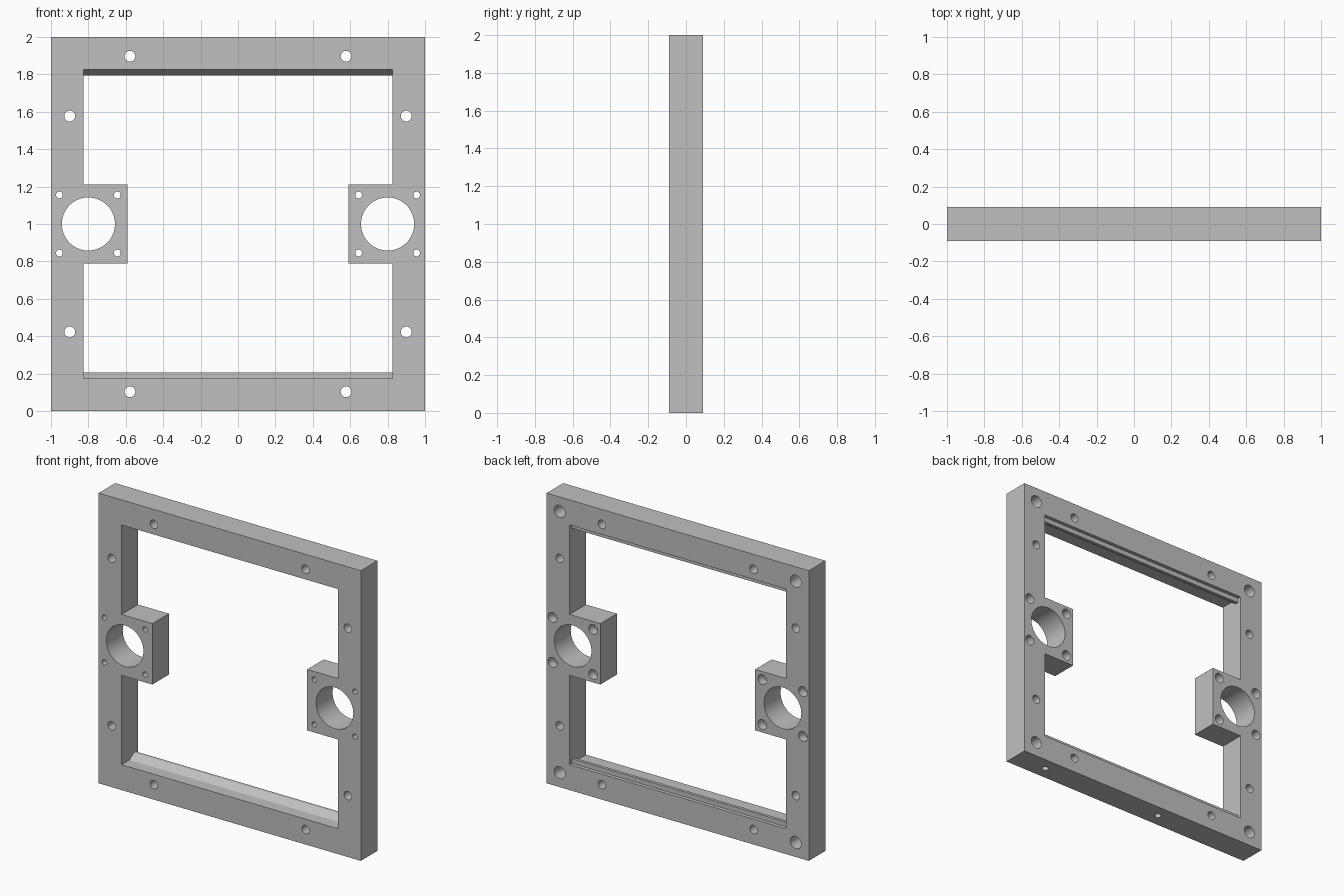
import bpy, bmesh, math
from mathutils import Matrix, Vector

default = bpy.data.objects.get("Cube")
if default:
    bpy.data.objects.remove(default, do_unlink=True)

HALF = 0.09      # half thickness
OPEN = 0.825     # half width of the opening

grey = bpy.data.materials.new("plain grey")
grey.use_nodes = True
COLOUR = (0.53, 0.53, 0.53, 1)
grey.diffuse_color = COLOUR
grey.node_tree.nodes["Principled BSDF"].inputs["Base Color"].default_value = COLOUR


def finish(name, bm):
    bmesh.ops.recalc_face_normals(bm, faces=bm.faces)
    mesh = bpy.data.meshes.new(name)
    bm.to_mesh(mesh)
    bm.free()
    mesh.materials.append(grey)
    ob = bpy.data.objects.new(name, mesh)
    bpy.context.collection.objects.link(ob)
    return ob


def prism(name, points, along):
    """Extrude a closed outline of 3D points along a vector."""
    bm = bmesh.new()
    face = bm.faces.new([bm.verts.new(p) for p in points])
    moved = bmesh.ops.extrude_face_region(bm, geom=[face])["geom"]
    bmesh.ops.translate(bm, vec=Vector(along),
                        verts=[v for v in moved if isinstance(v, bmesh.types.BMVert)])
    return finish(name, bm)


def drill(bm, x, z, radius, y0, y1, sides=32):
    """Add a cylinder running from y0 to y1."""
    place = Matrix.Translation((x, (y0 + y1) / 2, z)) @ Matrix.Rotation(math.pi / 2, 4, 'X')
    bmesh.ops.create_cone(bm, cap_ends=True, segments=sides, radius1=radius,
                          radius2=radius, depth=y1 - y0, matrix=place)


def cut(target, cutter):
    cutter.hide_render = True
    mod = target.modifiers.new("cut", 'BOOLEAN')
    mod.operation = 'DIFFERENCE'
    mod.solver = 'EXACT'
    mod.object = cutter
    bpy.context.view_layer.objects.active = target
    bpy.ops.object.modifier_apply(modifier=mod.name)
    bpy.data.objects.remove(cutter, do_unlink=True)


# Square slab
frame = prism("frame", [(x, -HALF, z) for x, z in ((-1, 0), (1, 0), (1, 2), (-1, 2))],
              (0, 2 * HALF, 0))

# Opening, leaving a square motor block on each side
right = [(OPEN, 0.175), (OPEN, 0.79), (0.59, 0.79), (0.59, 1.21), (OPEN, 1.21), (OPEN, 1.827)]
outline = right + [(-x, z) for x, z in reversed(right)]
cut(frame, prism("opening_cutter", [(x, -0.2, z) for x, z in outline], (0, 0.4, 0)))

# Through holes: shaft bores, block screws and frame screws
bm = bmesh.new()
for s in (-1, 1):
    drill(bm, s * 0.8, 1, 0.142, -0.2, 0.2, 64)
    for t in (-1, 1):
        drill(bm, s * 0.578, 1 + t * 0.897, 0.029, -0.2, 0.2)
        drill(bm, s * 0.9, 1 + t * 0.577, 0.029, -0.2, 0.2)
        for d in (-0.155, 0.155):
            drill(bm, s * 0.8 + d, 1 + t * 0.155, 0.018, -0.2, 0.2)
cut(frame, finish("through_hole_cutter", bm))

# Blind holes in the back: corner pockets and screw counterbores
bm = bmesh.new()
for s in (-1, 1):
    for t in (-1, 1):
        drill(bm, s * 0.9, 1 + t * 0.9, 0.042, -0.02, 0.2)
        for d in (-0.155, 0.155):
            drill(bm, s * 0.8 + d, 1 + t * 0.155, 0.034, 0.03, 0.2)
# Blind holes in the underside
for x in (-0.2, 0.75):
    bmesh.ops.create_cone(bm, cap_ends=True, segments=24, radius1=0.022, radius2=0.022,
                          depth=0.2, matrix=Matrix.Translation((x, 0, 0)))
cut(frame, finish("blind_hole_cutter", bm))

# Ramped retaining lips along the bottom and top of the opening
for name, z, up in (("bottom_lip", 0.175, 1), ("top_lip", 1.827, -1)):
    profile = [(-0.005, 0), (0.045, 0.032), (0.065, 0.032), (0.065, 0)]
    prism(name, [(-OPEN, y, z + up * h) for y, h in profile], (2 * OPEN, 0, 0))

# Smooth the bores, keep the edges crisp
bpy.ops.object.select_all(action='DESELECT')
frame.select_set(True)
bpy.context.view_layer.objects.active = frame
bpy.ops.object.shade_smooth_by_angle(angle=math.radians(30))
